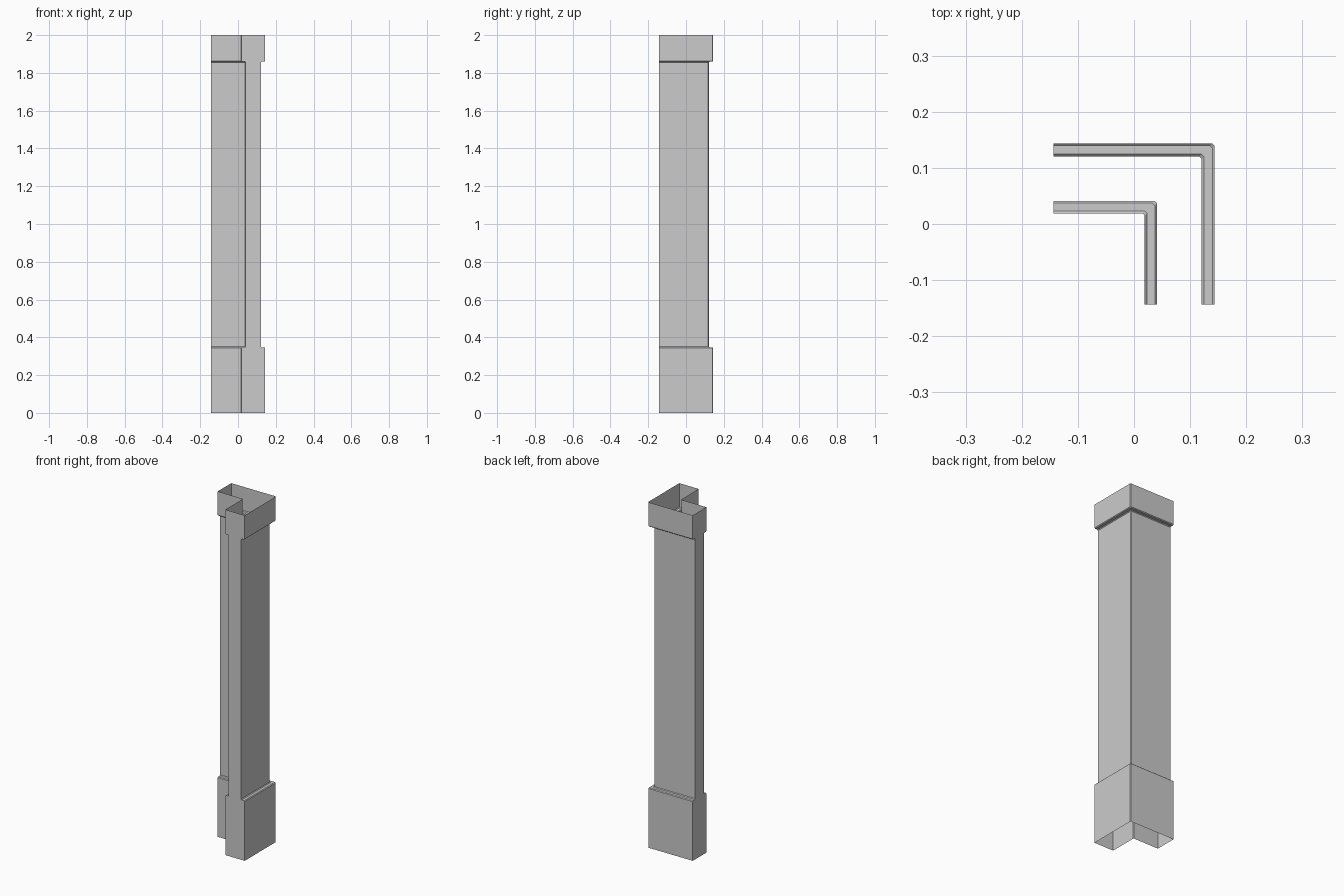
import bpy, bmesh

if "Cube" in bpy.data.objects:
    bpy.data.objects.remove(bpy.data.objects["Cube"])

E = 0.1435      # half width, where the two legs of the L end
B = 0.004       # small chamfer on every edge
Z1, Z2, TOP = 0.347, 1.859, 2.0


def wall_profile(wide, shaft):
    """Offset/height pairs of a wall: base block, shaft, cap block."""
    s = B if wide > shaft else -B
    return [(wide, 0), (wide, Z1 - B), (wide - s, Z1), (shaft + s, Z1), (shaft, Z1 + B),
            (shaft, Z2 - B), (shaft + s, Z2), (wide - s, Z2), (wide, Z2 + B), (wide, TOP)]


def sweep(bm, profile, flip):
    """Sweep a wall profile round the chamfered right-angle corner."""
    rows = [[bm.verts.new(p) for p in ((-E, a, z), (a - B, a, z), (a, a - B, z), (a, -E, z))]
            for a, z in profile]
    for lo, hi in zip(rows, rows[1:]):
        for i in range(3):
            f = [lo[i], hi[i], hi[i + 1], lo[i + 1]]
            bm.faces.new(f[::-1] if flip else f)
    return rows


bm = bmesh.new()
# outer and inner L-shaped walls, open at the top and bottom
outer = sweep(bm, wall_profile(E, 0.1205), False)
inner = sweep(bm, wall_profile(0.019, 0.041), True)
# flat end faces of both legs
for k in range(len(outer) - 1):
    bm.faces.new([inner[k][0], inner[k + 1][0], outer[k + 1][0], outer[k][0]])
    bm.faces.new([outer[k][3], outer[k + 1][3], inner[k + 1][3], inner[k][3]])
bmesh.ops.recalc_face_normals(bm, faces=bm.faces)
# make sure the right-hand outer wall faces outwards
bm.faces.ensure_lookup_table()
if bm.faces[2].normal.x < 0:
    bmesh.ops.reverse_faces(bm, faces=bm.faces)

mesh = bpy.data.meshes.new("corner_column")
bm.to_mesh(mesh)
bm.free()
column = bpy.data.objects.new("corner_column", mesh)
bpy.context.collection.objects.link(column)
